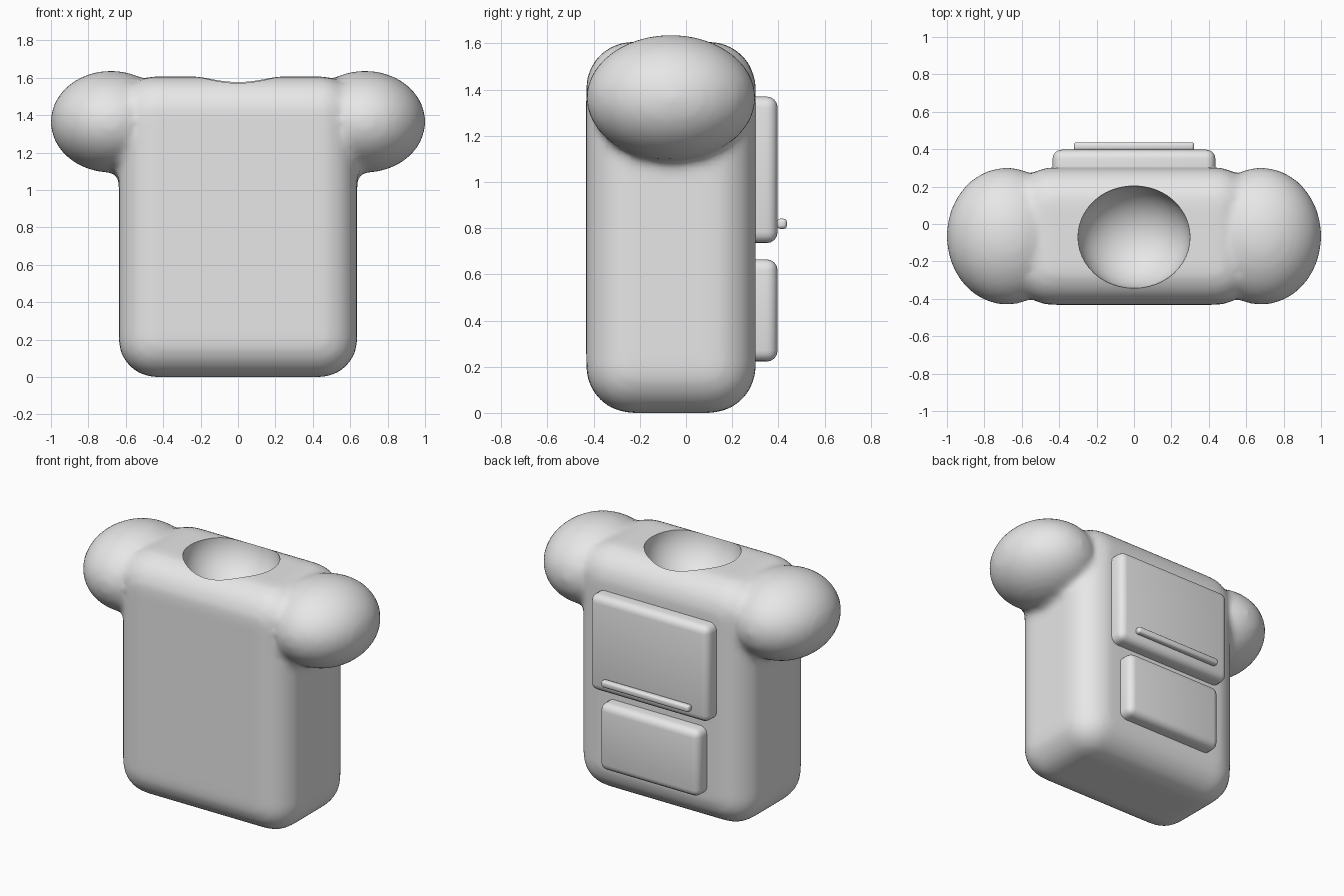
import bpy, bmesh, math
from mathutils import Matrix, Vector

if "Cube" in bpy.data.objects:
    bpy.data.objects.remove(bpy.data.objects["Cube"])

grey = bpy.data.materials.new("plain_grey")
grey.diffuse_color = (0.8, 0.8, 0.8, 1)
grey.use_nodes = True
grey.node_tree.nodes["Principled BSDF"].inputs["Base Color"].default_value = grey.diffuse_color


def add_box(bm, lo, hi, radius, segments):
    """Box between two corners with all edges rounded."""
    lo, hi = Vector(lo), Vector(hi)
    m = Matrix.Translation((lo + hi) / 2) @ Matrix.Diagonal((*(hi - lo), 1))
    verts = bmesh.ops.create_cube(bm, size=1, matrix=m)["verts"]
    edges = list({e for v in verts for e in v.link_edges})
    bmesh.ops.bevel(bm, geom=edges, offset=radius, segments=segments,
                    profile=0.5, affect='EDGES')


def add_ellipsoid(bm, centre, radii, u=48, v=28):
    m = Matrix.Translation(centre) @ Matrix.Diagonal((*radii, 1))
    bmesh.ops.create_uvsphere(bm, u_segments=u, v_segments=v, radius=1, matrix=m)


def finish(bm, name):
    bmesh.ops.recalc_face_normals(bm, faces=bm.faces)
    mesh = bpy.data.meshes.new(name)
    for f in bm.faces:
        f.smooth = True
    bm.to_mesh(mesh)
    bm.free()
    mesh.materials.append(grey)
    ob = bpy.data.objects.new(name, mesh)
    bpy.context.collection.objects.link(ob)
    return ob


# Neck bowl cutter
bm = bmesh.new()
add_ellipsoid(bm, (0, -0.07, 1.60), (0.30, 0.275, 0.27))
cutter = finish(bm, "neck_bowl_cutter")
cutter.hide_render = True
cutter.hide_viewport = True
cutter.display_type = 'WIRE'

# Torso with two round shoulders, fused and softened, then hollowed at the neck
bm = bmesh.new()
add_box(bm, (-0.637, -0.432, 0), (0.637, 0.302, 1.607), 0.2, 8)
for side in (-1, 1):
    add_ellipsoid(bm, (side * 0.68, -0.065, 1.365), (0.322, 0.367, 0.272))
torso = finish(bm, "torso")
remesh = torso.modifiers.new("fuse", 'REMESH')
remesh.mode = 'VOXEL'
remesh.voxel_size = 0.025
remesh.use_smooth_shade = True
soften = torso.modifiers.new("soften", 'SMOOTH')
soften.factor = 0.5
soften.iterations = 6
bowl = torso.modifiers.new("neck_bowl", 'BOOLEAN')
bowl.operation = 'DIFFERENCE'
bowl.solver = 'EXACT'
bowl.object = cutter

# Apply the stack so the rim can be kept crisp
deps = bpy.context.evaluated_depsgraph_get()
baked = bpy.data.meshes.new_from_object(torso.evaluated_get(deps))
torso.modifiers.clear()
torso.data = baked
bpy.context.view_layer.objects.active = torso
torso.select_set(True)
bpy.ops.object.shade_smooth_by_angle(angle=math.radians(35))
torso.select_set(False)

# Back panels
for name, half, z0, z1 in (("upper_back_panel", 0.435, 0.735, 1.37),
                           ("lower_back_panel", 0.365, 0.222, 0.665)):
    bm = bmesh.new()
    add_box(bm, (-half, 0.22, z0), (half, 0.397, z1), 0.048, 4)
    finish(bm, name)

# Handle bar on the upper panel
bm = bmesh.new()
add_box(bm, (-0.322, 0.393, 0.797), (0.322, 0.437, 0.841), 0.015, 3)
finish(bm, "handle_bar")
